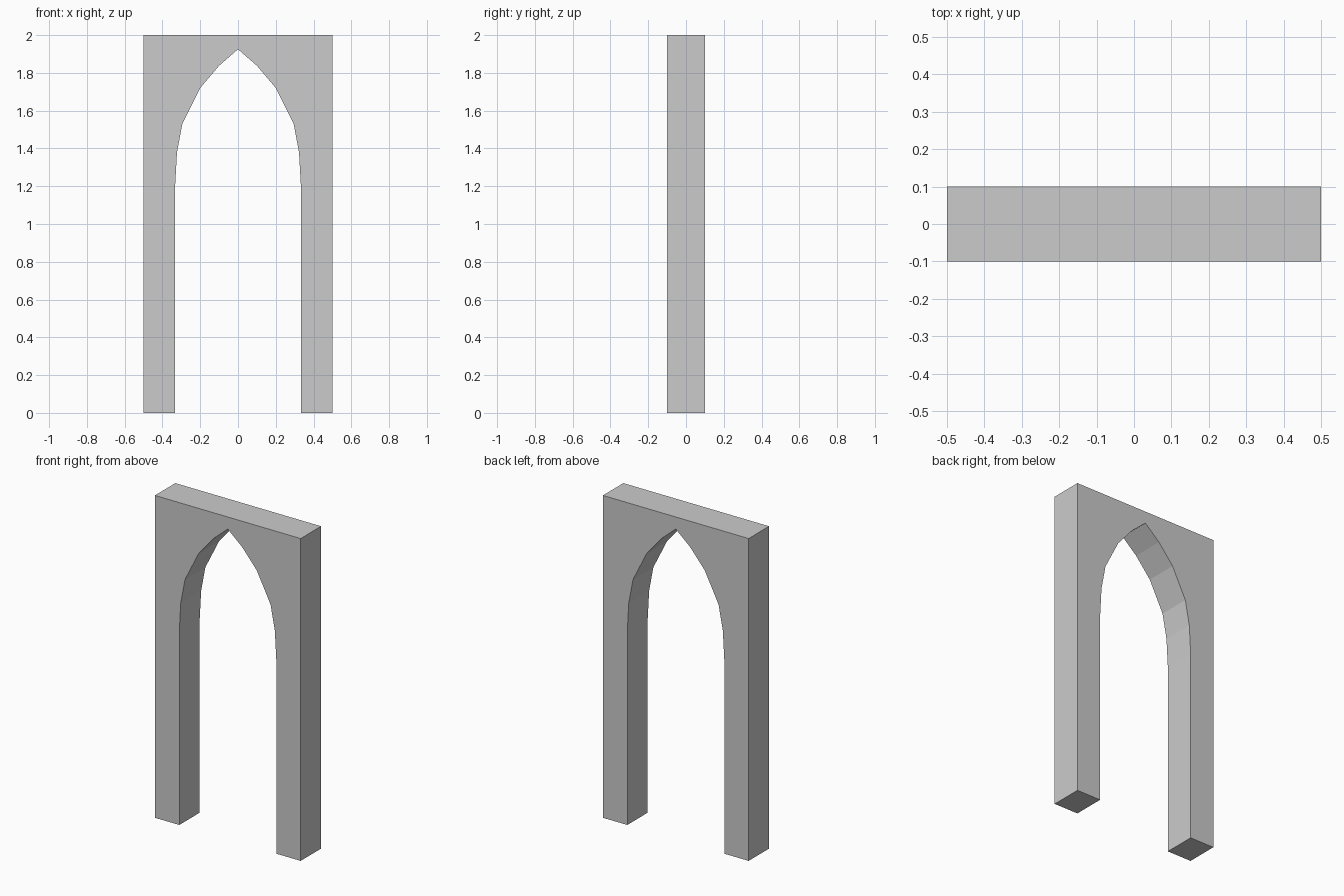
import bpy, bmesh

if "Cube" in bpy.data.objects:
    bpy.data.objects.remove(bpy.data.objects["Cube"])

HALF_W, HALF_D, HEIGHT = 0.5, 0.1, 2.0

# Right half of the pointed opening, from floor to just below the apex
side = [(0.333, 0), (0.333, 1.2), (0.323, 1.38), (0.294, 1.533), (0.2, 1.72), (0.1, 1.838)]
apex = (0, 1.925)

# Full outline: outer frame, then the opening mirrored across x = 0
outline = [(HALF_W, 0), (HALF_W, HEIGHT), (-HALF_W, HEIGHT), (-HALF_W, 0)]
outline += [(-x, z) for x, z in side] + [apex] + side[::-1]

# Front face extruded through the wall thickness
bm = bmesh.new()
front = bm.faces.new([bm.verts.new((x, -HALF_D, z)) for x, z in outline])
result = bmesh.ops.extrude_face_region(bm, geom=[front], use_keep_orig=True)
back = [v for v in result["geom"] if isinstance(v, bmesh.types.BMVert)]
bmesh.ops.translate(bm, verts=back, vec=(0, 2 * HALF_D, 0))
bmesh.ops.recalc_face_normals(bm, faces=bm.faces)

mesh = bpy.data.meshes.new("pointed_archway")
bm.to_mesh(mesh)
bm.free()
bpy.context.collection.objects.link(bpy.data.objects.new("pointed_archway", mesh))
